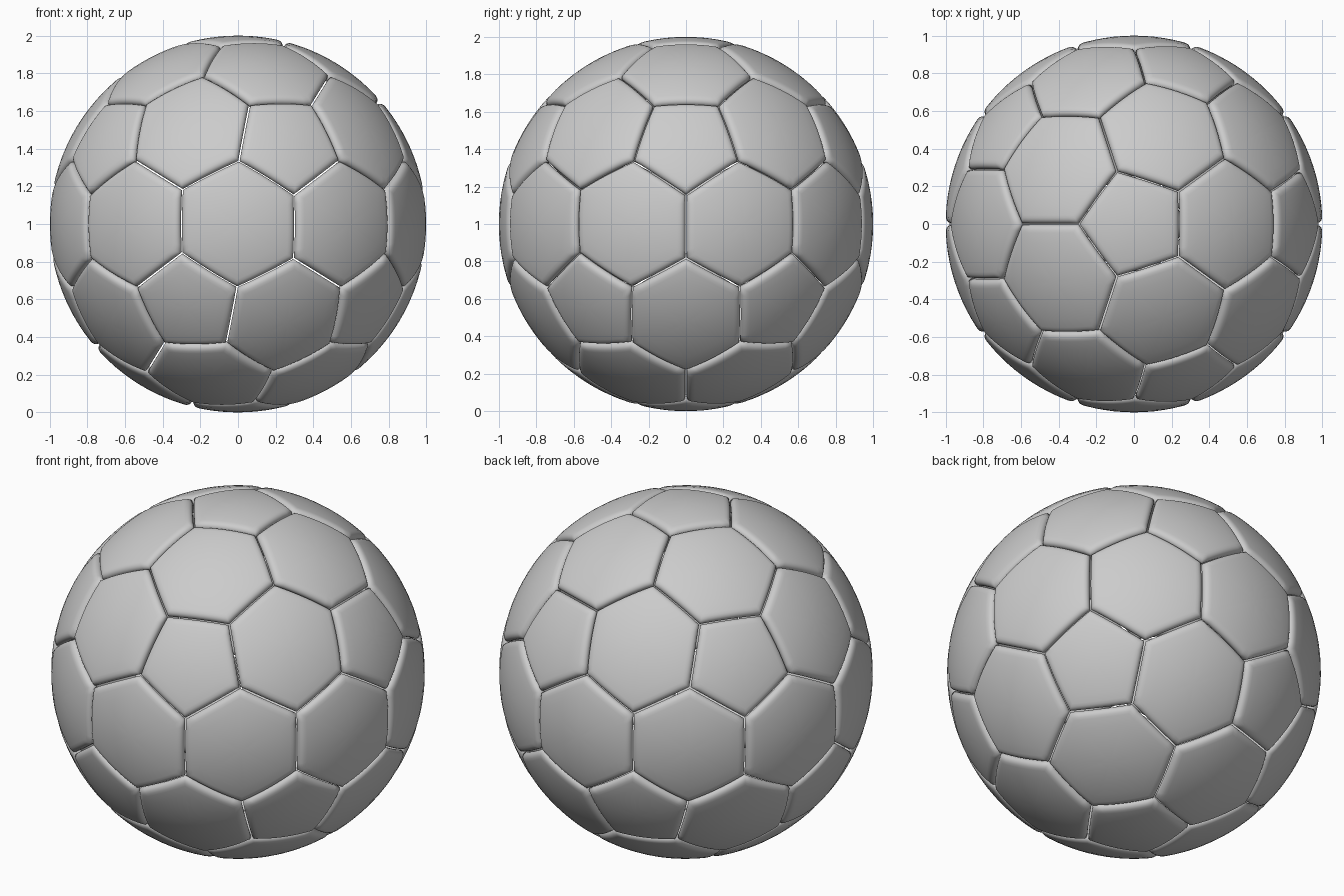
import bpy, bmesh, math
from mathutils import Vector

if "Cube" in bpy.data.objects:
    bpy.data.objects.remove(bpy.data.objects["Cube"])

GAP = 0.004        # half width of the seam
THICK = 0.06       # panel thickness
ROUND = 0.042      # width of the rounded rim
EDGE_CUTS = 8

# 42 panel centres: vertices of a subdivided icosahedron; corners: its face centres
ico = bmesh.new()
bmesh.ops.create_icosphere(ico, subdivisions=2, radius=1.0)


def panel_outline(v):
    """Ordered, finely cut outline of the panel around one centre."""
    c = v.co.normalized()
    u = c.orthogonal().normalized()
    w = c.cross(u)
    corners = [f.calc_center_median().normalized() for f in v.link_faces]
    corners.sort(key=lambda p: math.atan2(p.dot(w), p.dot(u)))
    pts = []
    for a, b in zip(corners, corners[1:] + corners[:1]):
        pts += [a.lerp(b, i / EDGE_CUTS).normalized() for i in range(EDGE_CUTS)]
    apothem = min((p - c).length for p in pts)
    return c, pts, apothem


def rim_profile(apothem):
    """(fraction from centre, radius) from outer face, round the rim, to inner face."""
    reach = 1 - (GAP + ROUND) / apothem
    flat = [reach * k / 5 for k in range(1, 5)]
    prof = [(s, 1.0) for s in flat]
    for k in range(13):
        t = math.pi * k / 12
        off = GAP + ROUND * (1 - math.sin(t) ** 0.8 if 0 < k < 12 else 1)
        prof.append((1 - off / apothem, 1 - THICK / 2 + THICK / 2 * math.cos(t)))
    return prof + [(s, 1 - THICK) for s in reversed(flat)]


def add_panel(bm, v):
    c, outline, apothem = panel_outline(v)
    n = len(outline)
    rings = [[bm.verts.new(c.lerp(p, s).normalized() * r) for p in outline]
             for s, r in rim_profile(apothem)]
    top, bottom = bm.verts.new(c), bm.verts.new(c * (1 - THICK))
    for i in range(n):
        j = (i + 1) % n
        bm.faces.new((top, rings[0][i], rings[0][j]))
        bm.faces.new((bottom, rings[-1][j], rings[-1][i]))
        for a, b in zip(rings, rings[1:]):
            bm.faces.new((a[i], b[i], b[j], a[j]))


# 12 five-sided and 30 six-sided panels
for name, sides in (("pentagon_panels", 5), ("hexagon_panels", 6)):
    bm = bmesh.new()
    for v in ico.verts:
        if len(v.link_faces) == sides:
            add_panel(bm, v)
    for f in bm.faces:
        f.smooth = True
    mesh = bpy.data.meshes.new(name)
    bm.to_mesh(mesh)
    bm.free()
    obj = bpy.data.objects.new(name, mesh)
    obj.location.z = 1.0
    bpy.context.collection.objects.link(obj)
ico.free()
